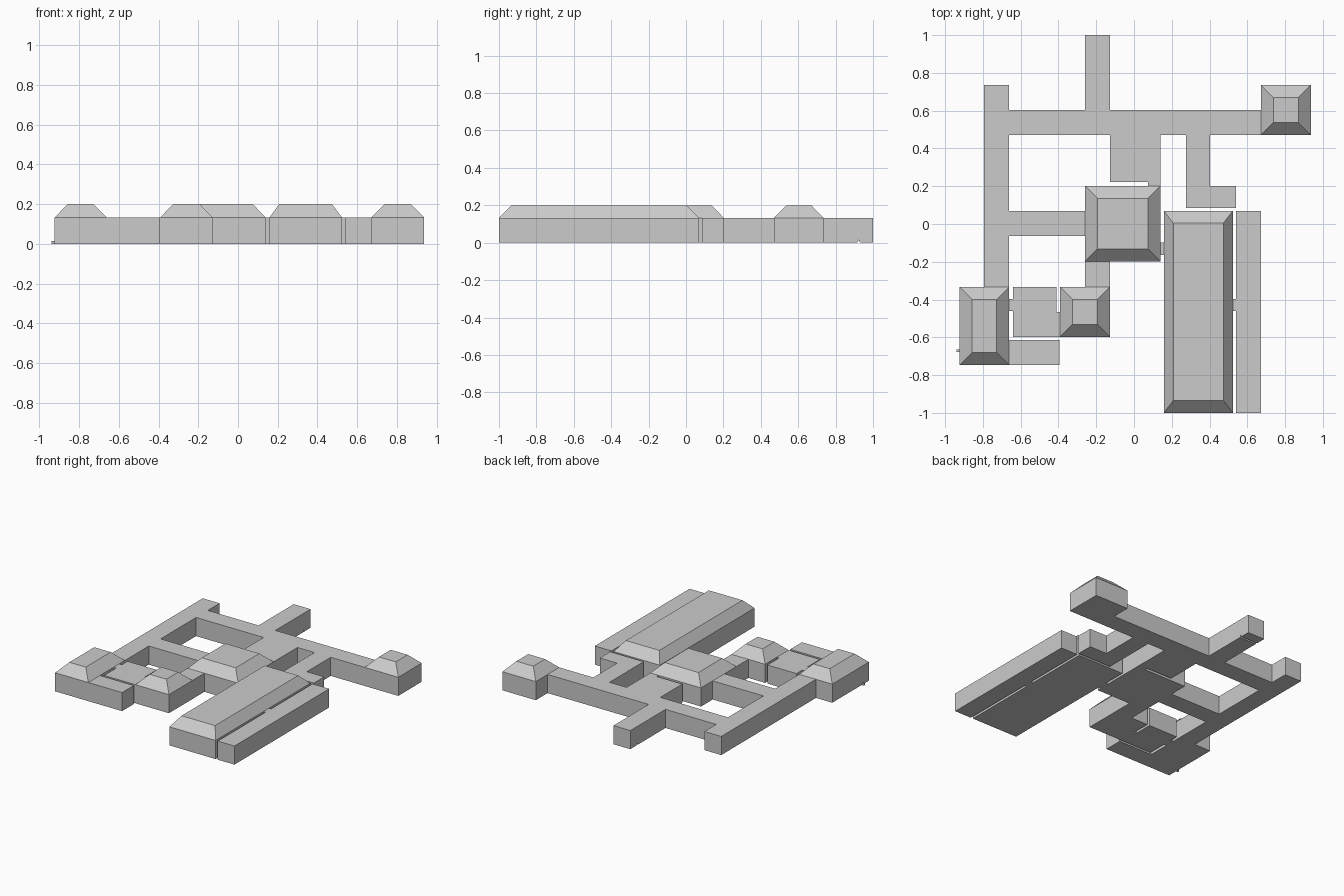
import bpy
import bmesh
from mathutils import Vector

old = bpy.data.objects.get("Cube")
if old:
    bpy.data.objects.remove(old, do_unlink=True)

WALL, ROOF = 0.133, 0.2

grey = bpy.data.materials.new("plain grey")
grey.use_nodes = True
colour = (0.6, 0.6, 0.6, 1)
grey.diffuse_color = colour
grey.node_tree.nodes["Principled BSDF"].inputs["Base Color"].default_value = colour


def finish(name, bm):
    bmesh.ops.recalc_face_normals(bm, faces=bm.faces)
    mesh = bpy.data.meshes.new(name)
    bm.to_mesh(mesh)
    bm.free()
    mesh.materials.append(grey)
    bpy.context.collection.objects.link(bpy.data.objects.new(name, mesh))


def extrude(name, points, offset):
    """Sweep a flat outline along an offset into a closed solid."""
    bm = bmesh.new()
    face = bm.faces.new([bm.verts.new(p) for p in points])
    moved = bmesh.ops.extrude_face_region(bm, geom=[face], use_keep_orig=True)
    verts = [g for g in moved["geom"] if isinstance(g, bmesh.types.BMVert)]
    bmesh.ops.translate(bm, verts=verts, vec=Vector(offset))
    finish(name, bm)


def outline(name, points):
    extrude(name, [(x, y, 0) for x, y in points], (0, 0, WALL))


def block(name, x0, x1, y0, y1, top=WALL):
    extrude(name, [(x0, y0, 0), (x1, y0, 0), (x1, y1, 0), (x0, y1, 0)], (0, 0, top))


def hipped_room(name, x0, x1, y0, y1, inset_x=0.066, inset_y=0.066):
    """Straight walls topped by a flat-crowned hip roof."""
    bm = bmesh.new()
    rings = []
    for z, ix, iy in ((0, 0, 0), (WALL, 0, 0), (ROOF, inset_x, inset_y)):
        a, b, c, d = x0 + ix, x1 - ix, y0 + iy, y1 - iy
        rings.append([bm.verts.new(p) for p in
                      ((a, c, z), (b, c, z), (b, d, z), (a, d, z))])
    for low, high in zip(rings, rings[1:]):
        for i in range(4):
            j = (i + 1) % 4
            bm.faces.new((low[i], low[j], high[j], high[i]))
    bm.faces.new(rings[0])
    bm.faces.new(rings[-1])
    finish(name, bm)


# Hipped rooms
hipped_room("great_hall", 0.158, 0.523, -1.0, 0.07, 0.05)
hipped_room("central_room", -0.26, 0.14, -0.198, 0.202)
hipped_room("north_east_room", 0.672, 0.937, 0.471, 0.736)
hipped_room("south_west_room", -0.923, -0.661, -0.746, -0.333)
hipped_room("south_room", -0.392, -0.127, -0.598, -0.333)

# Joined corridor network with its wide central and narrow eastern branches
outline("corridor_network", [
    (-0.794, -0.333), (-0.661, -0.333), (-0.661, -0.063), (-0.26, -0.063),
    (-0.26, 0.07), (-0.661, 0.07), (-0.661, 0.471), (-0.127, 0.471),
    (-0.127, 0.223), (0.075, 0.223), (0.075, 0.202), (0.14, 0.202),
    (0.14, 0.471), (0.275, 0.471), (0.275, 0.085), (0.54, 0.085),
    (0.54, 0.202), (0.403, 0.202), (0.403, 0.471), (0.672, 0.471),
    (0.672, 0.603), (-0.661, 0.603), (-0.661, 0.736), (-0.794, 0.736)])

# North passage with a small groove across its underside
extrude("north_passage", [
    (-0.26, 0.603, 0), (-0.26, 0.917, 0), (-0.26, 0.924, 0.014),
    (-0.26, 0.931, 0), (-0.26, 1, 0), (-0.26, 1, WALL), (-0.26, 0.603, WALL)],
    (0.133, 0, 0))

# Flat rooms
outline("south_flat_room", [
    (-0.64, -0.598), (-0.392, -0.598), (-0.392, -0.465), (-0.41, -0.465),
    (-0.41, -0.333), (-0.64, -0.333)])
block("south_west_annex", -0.661, -0.394, -0.746, -0.614)
block("east_gallery", 0.54, 0.672, -1.0, 0.07)

# Short links between neighbours
block("south_link", -0.26, -0.127, -0.333, -0.198)
block("flat_room_link", -0.661, -0.64, -0.46, -0.397)
block("hall_west_link", 0.14, 0.158, -0.163, -0.098)
block("hall_east_link", 0.523, 0.54, -0.46, -0.397)

# Small peg at the foot of the west wall
block("west_peg", -0.94, -0.923, -0.678, -0.665, 0.014)
